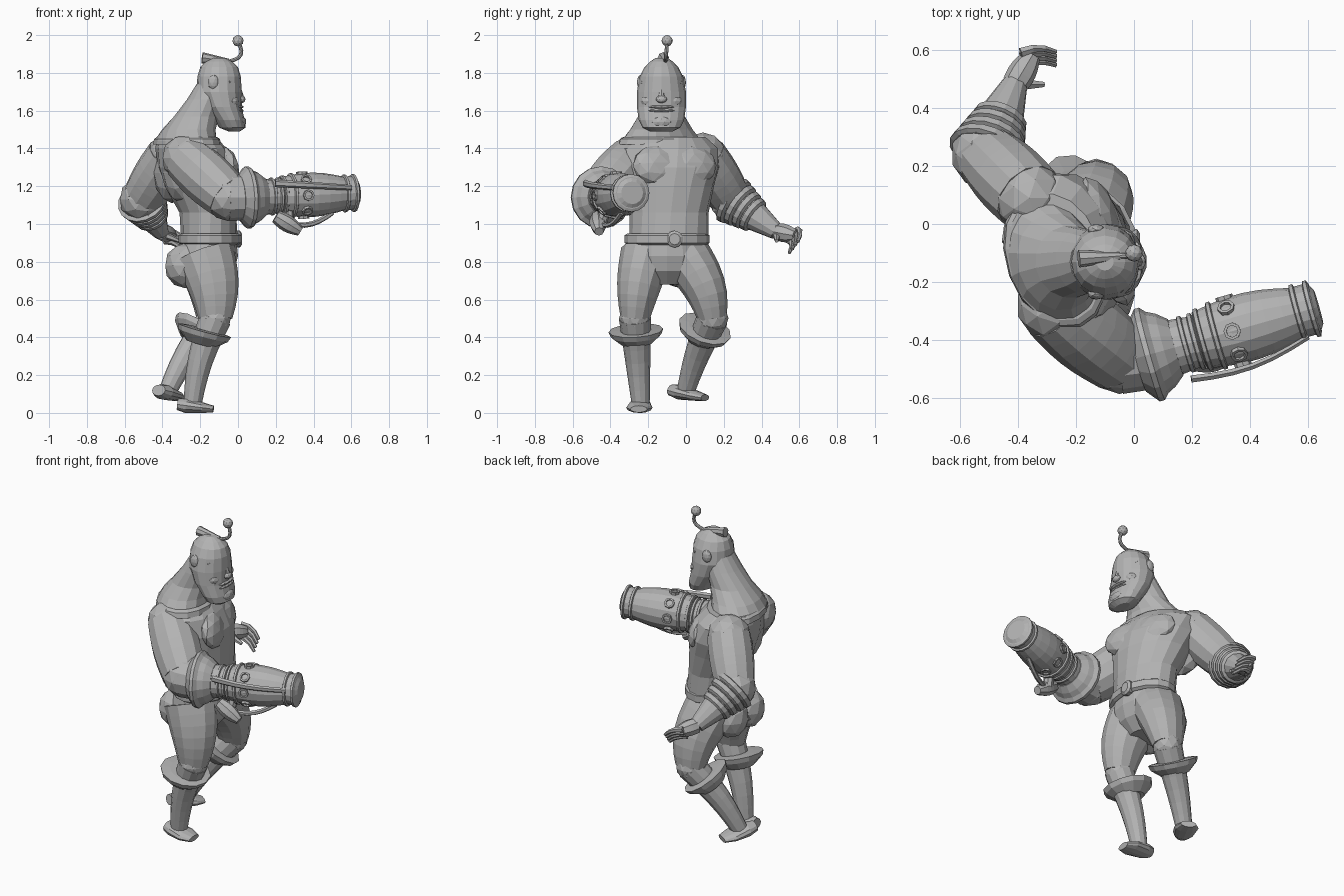
import bpy, bmesh
from math import sin, cos, pi, radians
from mathutils import Vector, Matrix

old = bpy.data.objects.get("Cube")
if old:
    bpy.data.objects.remove(old)

X, Y, Z = Vector((1, 0, 0)), Vector((0, 1, 0)), Vector((0, 0, 1))
NONE = Vector()


def point(x, y, z):
    return Vector((x, y, z))


grey = bpy.data.materials.new("plain grey")
grey.use_nodes = True
grey.diffuse_color = (.45, .45, .45, 1)
grey.node_tree.nodes["Principled BSDF"].inputs["Base Color"].default_value = grey.diffuse_color


def finish(name, bm):
    bmesh.ops.recalc_face_normals(bm, faces=bm.faces)
    mesh = bpy.data.meshes.new(name)
    bm.to_mesh(mesh)
    bm.free()
    mesh.materials.append(grey)
    obj = bpy.data.objects.new(name, mesh)
    bpy.context.collection.objects.link(obj)


def loft(name, rings, axis=None, sides=12, twist=(0, 0)):
    """Skin over elliptical rings, each a centre, a depth and a width."""
    bm = bmesh.new()
    centres = [ring[0] for ring in rings]
    last = len(rings) - 1
    span = (axis or centres[last] - centres[0]).normalized()
    ref = X if abs(span.z) > .8 else Z
    loops = []
    for i, (centre, depth, width) in enumerate(rings):
        along = axis or centres[min(i + 1, last)] - centres[max(i - 1, 0)]
        along = along.normalized()
        turn = radians(twist[0] + (twist[1] - twist[0]) * i / last)
        front = Matrix.Rotation(turn, 3, "Z") @ ref
        front = (front - along * along.dot(front)).normalized()
        across = along.cross(front)
        angles = [2 * pi * k / sides for k in range(sides)]
        loops.append([bm.verts.new(centre + front * depth * cos(a) + across * width * sin(a))
                      for a in angles])
    for low, high in zip(loops, loops[1:]):
        for k in range(sides):
            n = (k + 1) % sides
            bm.faces.new((low[k], low[n], high[n], high[k]))
    bm.faces.new(loops[0])
    bm.faces.new(loops[last])
    finish(name, bm)


def stack(name, y, profile, twist=(0, 0)):
    """Level rings, each given as x, height, depth and width."""
    rings = [(point(x, y, z), depth, width) for x, z, depth, width in profile]
    loft(name, rings, Z, 16, twist)


def limb(name, start, end, thick, thin, bulge=0, bow=NONE, sides=12, flat=1):
    """Tapered tube that swells and bows in the middle."""
    rings = []
    for i in range(7):
        t = i / 6
        swell = sin(pi * t)
        radius = thick + (thin - thick) * t + bulge * swell
        rings.append((start.lerp(end, t) + bow * swell, radius, radius * flat))
    loft(name, rings, sides=sides)


def turned(name, place, axis, profile, sides=16):
    """Round part about an axis, given as distance and radius."""
    loft(name, [(place + axis * t, r, r) for t, r in profile], axis, sides)


def blob(name, place, size, yaw=0, pitch=0):
    bm = bmesh.new()
    bmesh.ops.create_icosphere(bm, subdivisions=2, radius=1)
    bm.transform(Matrix.Translation(place) @ Matrix.Rotation(radians(yaw), 4, "Z")
                 @ Matrix.Rotation(radians(pitch), 4, "Y") @ Matrix.Diagonal((*size, 1)))
    finish(name, bm)


def ball(name, place, radius):
    blob(name, place, (radius, radius, radius))


# Trunk, turned slightly to the left at the shoulders
stack("torso", -.09, [(-.15, .9, .15, .21), (-.16, 1.06, .15, .21), (-.2, 1.2, .19, .24),
                      (-.22, 1.3, .2, .27), (-.25, 1.4, .18, .27), (-.27, 1.46, .15, .2)], (0, 20))
for side, x, y in (("left", -.12, .03), ("right", -.07, -.15)):
    blob(side + "_chest", point(x, y, 1.31), (.06, .14, .11), 20, -15)
    blob(side + "_back_muscle", point(x - .23, y - .03, 1.27), (.09, .14, .16), 20)
    blob(side + "_buttock", point(-.28, y * .9 - .06, .78), (.11, .11, .12))
stack("collar", -.12, [(-.27, 1.42, .17, .25), (-.27, 1.45, .165, .24), (-.27, 1.46, .15, .22)],
      (20, 20))
stack("neck", -.13, [(-.28, 1.44, .155, .22), (-.26, 1.5, .14, .17), (-.22, 1.57, .12, .125),
                     (-.17, 1.66, .1, .11), (-.14, 1.74, .08, .09)], (20, 0))

# Hips, belt and buckle
stack("briefs", -.1, [(-.15, .93, .14, .21), (-.17, .83, .17, .22), (-.19, .75, .17, .2),
                      (-.18, .68, .1, .1)])
stack("belt", -.1, [(-.15, z, .15 + lip, .21 + lip)
                    for z, lip in ((.89, 0), (.9, .015), (.94, .015), (.95, 0))])
turned("buckle", point(0, -.06, .92), X, ((-.02, .045), (.01, .045), (.02, .03)), 10)

# Head
stack("head", -.13, [(-.02, 1.49, .03, .06), (-.03, 1.51, .07, .1), (-.045, 1.55, .08, .12),
                     (-.08, 1.62, .1, .13), (-.1, 1.7, .12, .13), (-.1, 1.78, .115, .115),
                     (-.1, 1.83, .1, .09), (-.1, 1.86, .07, .06), (-.1, 1.88, .03, .03)])
face = point(0, -.13, 1.7)
limb("nose", face + Z * .04, face + point(.015, 0, -.04), .01, .02, sides=8)
blob("nose_tip", face + point(.02, 0, -.04), (.02, .03, .02))
blob("chin", face + point(.01, 0, -.16), (.035, .06, .035))
for name, drop in (("upper_lip", .08), ("lower_lip", .1)):
    blob(name, face + point(.01, 0, -drop), (.02, .07, .01))
for side, s in (("left", Y), ("right", -Y)):
    limb(side + "_brow", face + s * .01 + Z * .04, face + s * .1 + point(-.05, 0, .05),
         .015, .01, bow=point(.01, 0, .01), sides=6)
    blob(side + "_eye", face + s * .045 + point(-.01, 0, .03), (.015, .02, .01))
    blob(side + "_cheek", face + s * .06 + point(-.03, 0, -.05), (.035, .05, .035))
    blob(side + "_ear", face + s * .11 + point(-.13, 0, .05), (.03, .02, .04))

# Crest with a ball on a curved stalk
knob = point(0, -.1, 1.97)
limb("crest_fin", point(-.19, -.12, 1.88), point(-.05, -.11, 1.86), .03, .015, sides=8)
limb("crest_stalk", point(-.05, -.11, 1.86), knob, .01, .01, bow=point(.04, 0, -.02), sides=8)
ball("crest_ball", knob, .03)

# Left arm, reaching out and down
shoulder, elbow = point(-.36, .09, 1.36), point(-.51, .24, 1.13)
wrist, knuckles = point(-.41, .48, .96), point(-.35, .58, .94)
ball("left_shoulder", shoulder, .125)
limb("left_upper_arm", shoulder, elbow, .125, .11, .01)
ball("left_elbow", elbow, .12)
limb("left_forearm", elbow, wrist, .12, .045)
reach = wrist - elbow
for k in range(4):
    r = .135 - k * .012
    turned("left_glove_band", elbow + reach * k * .14, reach,
           ((0, r - .015), (.02, r), (.1, r - .005), (.13, r - .02)))
limb("left_palm", wrist, knuckles, .045, .03, .01, sides=8)
for k in range(4):
    root = knuckles + point(-.04, .01 - k * .015, .03 - k * .02)
    curl = [root + X * .04 * i - Z * .007 * i * i + Y * .015 * sin(i) for i in range(4)]
    loft("left_finger", [(p, .018 - i * .003, .018 - i * .003) for i, p in enumerate(curl)], sides=6)
limb("left_thumb", wrist - Z * .01, wrist + point(.1, 0, -.05), .025, .01, sides=6)

# Right arm
shoulder, elbow = point(-.28, -.28, 1.35), point(-.05, -.46, 1.14)
ball("right_shoulder", shoulder, .125)
limb("right_upper_arm", shoulder, elbow, .125, .125, .015)
ball("right_elbow", elbow, .125)

# Blaster swallowing the right forearm
base, muzzle = point(.05, -.45, 1.14), point(.635, -.285, 1.165)
aim = muzzle - base
limb("right_forearm", elbow, base, .125, .12)
turned("blaster_cuff", base, aim, ((-.07, .12), (-.01, .165), (.02, .165), (.05, .145),
                                   (.1, .13), (.16, .1)))
turned("blaster_sleeve", base, aim, ((.1, .1), (.26, .09), (.32, .09)))
limb("blaster_body", base.lerp(muzzle, .3), base.lerp(muzzle, .9), .1, .085, .025, sides=16)
turned("muzzle_dome", base, aim, ((.88, .09), (.97, .09), (1, .06)))
for t, r in ((.2, .1), (.26, .1), (.3, .11), (.38, .12), (.86, .1), (.94, .1)):
    turned("blaster_ring", base + aim * t, aim, ((0, r - .015), (.01, r), (.03, r), (.04, r - .015)))
flank = aim.cross(Z).normalized()
top = flank.cross(aim).normalized()
for k in range(8):
    out = flank * cos(k * pi / 4) + top * sin(k * pi / 4)
    turned("blaster_port", base + aim / 2, out, ((.1, .03), (.125, .03), (.125, .02), (.115, .02)), 8)

# Side rail, pod and guard of the blaster
limb("side_rail", base + aim * .2 + flank * .12 + top * .07, base + aim * .9 + flank * .09 + top * .03,
     .02, .015, bow=flank * .03, sides=6, flat=.7)
limb("pod", point(.2, -.47, 1.04), point(.33, -.46, .96), .035, .025, .015, sides=8)
limb("pod_mount", point(.27, -.42, 1.1), point(.26, -.45, 1), .03, .03, sides=8)
limb("trigger_guard", point(.28, -.45, 1), point(.5, -.34, 1.06), .014, .014, bow=Z * -.03, sides=6)

# Legs: the right one stands, the left one is bent back
legs = (("right", point(-.18, -.21, .84), point(-.12, -.27, .5), point(-.24, -.24, .05),
         point(-.32, -.24, .045), point(-.13, -.25, .02), point(.02, -.01, 0), point(-.04, 0, 0)),
        ("left", point(-.18, -.01, .84), point(-.13, .14, .5), point(-.37, 0, .12),
         point(-.42, -.08, .12), point(-.32, .1, .08), point(.02, .03, 0), point(-.04, -.02, 0)))
for side, hip, knee, ankle, heel, toe, swing, bow in legs:
    limb(side + "_thigh", hip, knee, .16, .09, .01, bow=swing, flat=.86)
    ball(side + "_knee", knee, .085)
    limb(side + "_shin", knee, ankle, .085, .048, bow=bow / 2)
    shin = ankle - knee
    turned(side + "_boot_cuff", knee + bow, shin,
           ((.13, .09), (.14, .145), (.2, .135), (.3, .08)), 12)
    loft(side + "_foot", [(heel.lerp(toe, t), high, wide) for t, high, wide in
                          ((0, .03, .04), (.25, .04, .06), (.7, .028, .07), (1, .018, .045))])
